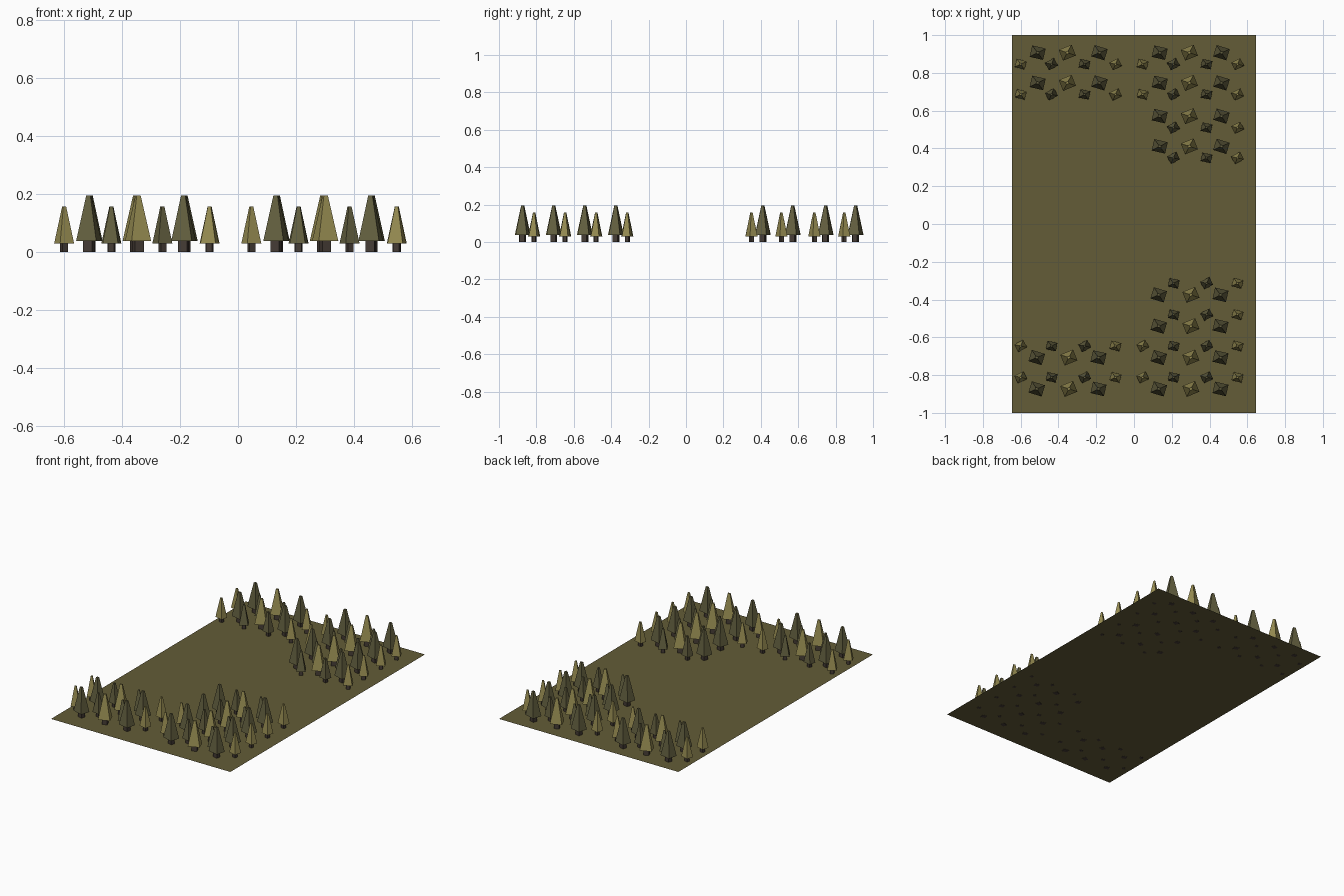
import bpy, bmesh
from math import radians
from mathutils import Matrix

if "Cube" in bpy.data.objects:
    bpy.data.objects.remove(bpy.data.objects["Cube"], do_unlink=True)


def material(name, rgb):
    mat = bpy.data.materials.new(name)
    mat.use_nodes = True
    mat.diffuse_color = (*rgb, 1)
    mat.node_tree.nodes["Principled BSDF"].inputs["Base Color"].default_value = (*rgb, 1)
    return mat


SOIL = material("olive ground", (0.125, 0.107, 0.038))
BARK = material("dark bark", (0.06, 0.045, 0.036))
DARK = material("dark foliage", (0.125, 0.115, 0.05))
LIGHT = material("light foliage", (0.31, 0.265, 0.085))


def add_object(name, mesh, loc=(0, 0, 0), turn=0):
    obj = bpy.data.objects.new(name, mesh)
    obj.location = loc
    obj.rotation_euler.z = radians(turn)
    bpy.context.collection.objects.link(obj)


def frustum(bm, width, depth, low, high, taper, slot):
    """Four-sided tapered block between two heights."""
    height = high - low
    place = Matrix.Translation((0, 0, (low + high) / 2)) @ Matrix.Diagonal((width, depth, height, 1))
    made = bmesh.ops.create_cube(bm, size=1, matrix=place)["verts"]
    for v in made:
        if v.co.z > (low + high) / 2:
            v.co.x *= taper
            v.co.y *= taper
        for f in v.link_faces:
            f.material_index = slot


def tree_mesh(name, foliage, width, depth, skirt, top, trunk):
    bm = bmesh.new()
    frustum(bm, trunk, trunk * 0.85, 0, skirt + 0.01, 1, 0)
    frustum(bm, width, depth, skirt, top, 0.2, 1)
    mesh = bpy.data.meshes.new(name)
    bm.to_mesh(mesh)
    bm.free()
    mesh.materials.append(BARK)
    mesh.materials.append(foliage)
    return mesh


BIG = (0.073, 0.062, 0.037, 0.195, 0.032)
SMALL = (0.054, 0.045, 0.03, 0.157, 0.022)
meshes = {
    "big_dark_tree": tree_mesh("big_dark_tree", DARK, *BIG),
    "big_light_tree": tree_mesh("big_light_tree", LIGHT, *BIG),
    "small_dark_tree": tree_mesh("small_dark_tree", DARK, *SMALL),
    "small_light_tree": tree_mesh("small_light_tree", LIGHT, *SMALL),
}

# One row of trees: kind, x and turn, measured from the row's centre
ROW = [
    ("small_light_tree", -0.251, -15),
    ("big_dark_tree", -0.161, -13),
    ("small_dark_tree", -0.088, 28),
    ("big_light_tree", -0.004, 22),
    ("small_dark_tree", 0.087, -12),
    ("big_dark_tree", 0.166, -17),
    ("small_light_tree", 0.251, 27),
]


def plant_row(label, x, y, flip, short):
    """A zigzag row; flip turns it half round, short drops the inner tree."""
    for kind, dx, turn in ROW:
        px = x + flip * dx
        if short and px < 0.1:
            continue
        py = y - flip * 0.061 if kind.startswith("small") else y
        add_object(f"{label}_{kind}", meshes[kind], (px, py, 0), turn + (180 if flip < 0 else 0))


# Ground sheet
bm = bmesh.new()
bmesh.ops.create_grid(bm, x_segments=1, y_segments=1, size=1,
                      matrix=Matrix.Diagonal((0.645, 1, 1, 1)))
ground = bpy.data.meshes.new("ground")
bm.to_mesh(ground)
bm.free()
ground.materials.append(SOIL)
add_object("ground", ground, (0, 0, 0.001))

# Rows run from the outer edges towards the middle; the left side has more
for label, flip, rows in (("back", 1, (0.907, 0.747, 0.571, 0.411)),
                          ("front", -1, (-0.873, -0.707, -0.541, -0.375))):
    for i, y in enumerate(rows):
        plant_row(label + "_left", 0.297, y, flip, i > 1)
        if i < 2:
            plant_row(label + "_right", -0.349, y, flip, False)
